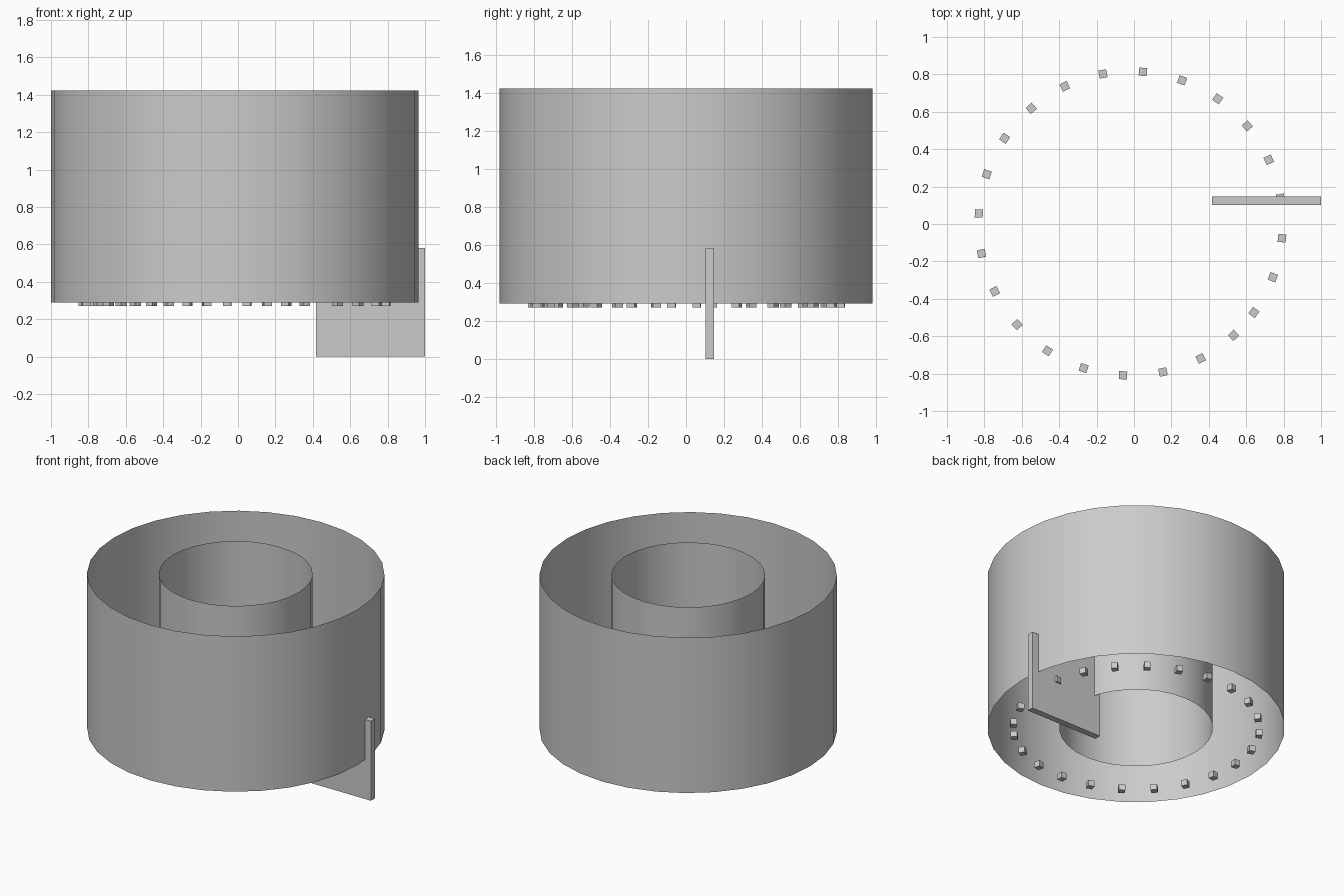
import bpy, bmesh
from math import radians, cos, sin
from mathutils import Matrix

if "Cube" in bpy.data.objects:
    bpy.data.objects.remove(bpy.data.objects["Cube"])

CX = -0.018          # axis of the round parts
Z0, Z1 = 0.29, 1.422  # bottom and top of the tubes


def finish(name, bm, smooth=False):
    mesh = bpy.data.meshes.new(name)
    bm.to_mesh(mesh)
    bm.free()
    obj = bpy.data.objects.new(name, mesh)
    bpy.context.collection.objects.link(obj)
    for p in mesh.polygons:
        p.use_smooth = smooth
    return obj


def tube(name, radius, sides=32):
    # open-ended thin wall
    bm = bmesh.new()
    bmesh.ops.create_cone(bm, cap_ends=False, segments=sides,
                          radius1=radius, radius2=radius, depth=Z1 - Z0,
                          matrix=Matrix.Translation((CX, 0, (Z0 + Z1) / 2)))
    return finish(name, bm, True)


def box(name, loc, size, turn=0.0):
    bm = bmesh.new()
    m = (Matrix.Translation(loc) @ Matrix.Rotation(turn, 4, 'Z')
         @ Matrix.Diagonal((*size, 1)))
    bmesh.ops.create_cube(bm, size=1, matrix=m)
    return finish(name, bm)


# Concentric walls
tube("outer_wall", 0.982)
tube("inner_wall", 0.508)

# Upright plate crossing both walls
box("upright_plate", (0.709, 0.125, 0.29), (0.582, 0.046, 0.58))

# Ring of small studs, slightly uneven where the ring closes
for i in range(24):
    a = radians(-47.4 - 15.15 * i)
    box(f"stud_{i + 1}", (CX + 0.813 * cos(a), 0.003 + 0.813 * sin(a), 0.292),
        (0.043, 0.043, 0.043), a)
